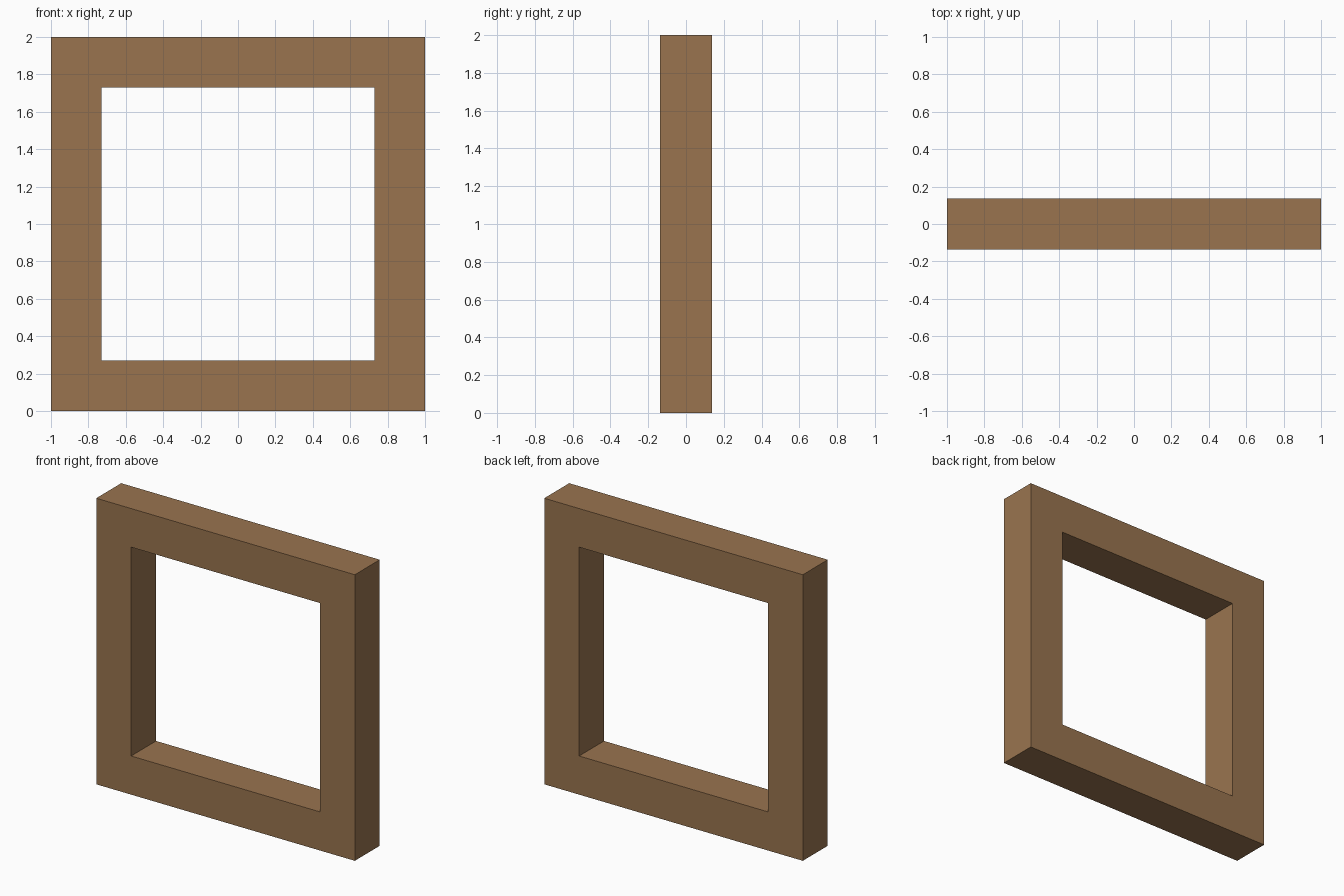
import bpy
import bmesh

if "Cube" in bpy.data.objects:
    bpy.data.objects.remove(bpy.data.objects["Cube"])

SIZE = 2.0      # outer width and height
BAR = 0.27      # width of the frame bars
DEPTH = 0.275   # thickness front to back

wood = bpy.data.materials.new("brown_wood")
wood.diffuse_color = (0.32, 0.175, 0.078, 1.0)
wood.use_nodes = True
wood.node_tree.nodes["Principled BSDF"].inputs["Base Color"].default_value = wood.diffuse_color


def square(bm, half, y):
    """Ring of four vertices facing the front, centred at half height."""
    corners = ((-1, -1), (1, -1), (1, 1), (-1, 1))
    return [bm.verts.new((sx * half, y, SIZE / 2 + sz * half)) for sx, sz in corners]


# Square frame: outer and inner rings, front and back, joined all round
bm = bmesh.new()
outer, inner = SIZE / 2, SIZE / 2 - BAR
rings = [square(bm, half, y) for half, y in (
    (outer, -DEPTH / 2), (inner, -DEPTH / 2), (inner, DEPTH / 2), (outer, DEPTH / 2))]
for a, b in zip(rings, rings[1:] + rings[:1]):
    for i in range(4):
        j = (i + 1) % 4
        bm.faces.new((a[i], a[j], b[j], b[i]))
bmesh.ops.recalc_face_normals(bm, faces=bm.faces)

mesh = bpy.data.meshes.new("square_frame")
bm.to_mesh(mesh)
bm.free()
mesh.materials.append(wood)
frame = bpy.data.objects.new("square_frame", mesh)
bpy.context.collection.objects.link(frame)
